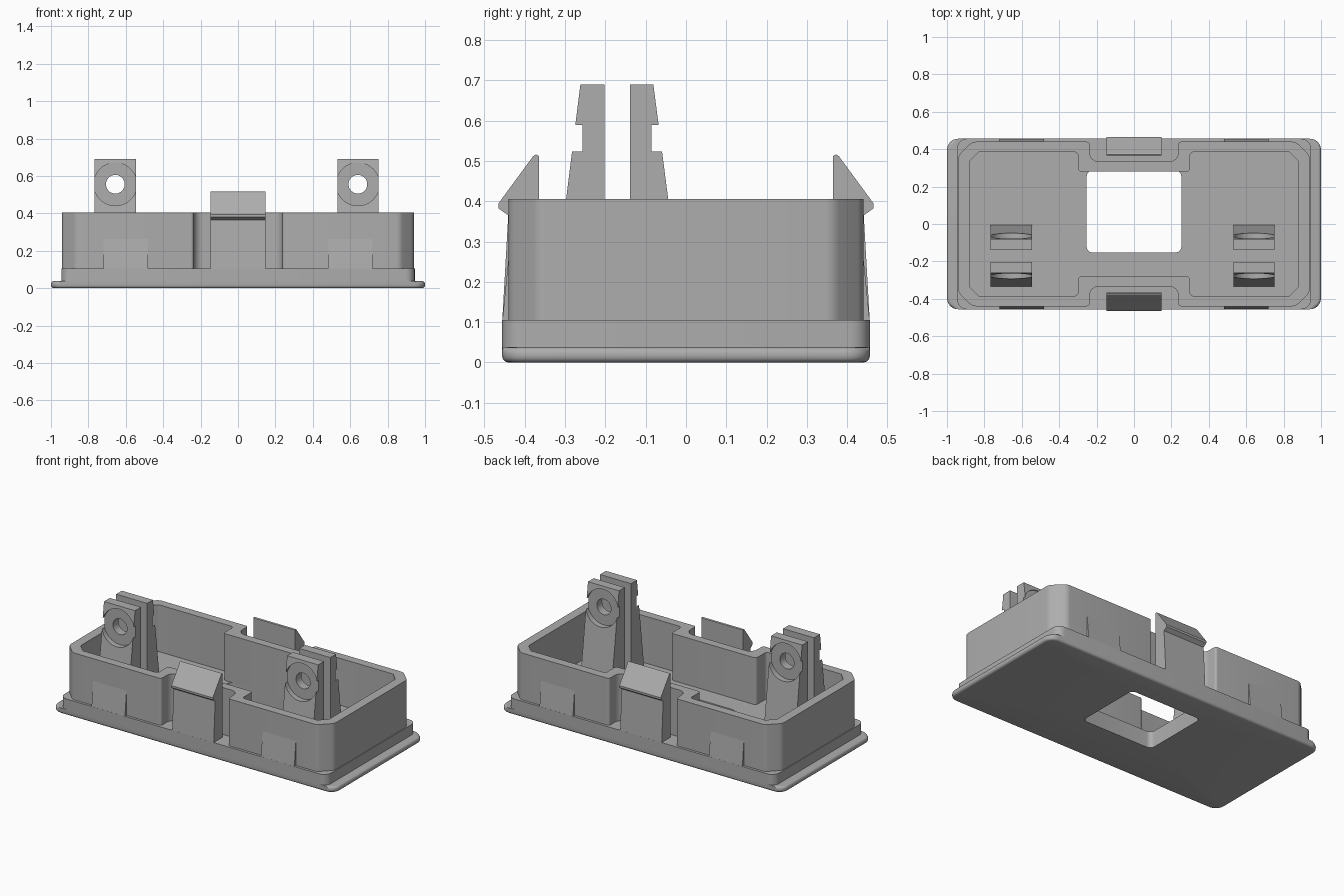
import bpy, bmesh, math
from mathutils import Vector

if "Cube" in bpy.data.objects:
    bpy.data.objects.remove(bpy.data.objects["Cube"], do_unlink=True)

GREY = (0.42, 0.42, 0.42, 1)
grey = bpy.data.materials.new("plastic_grey")
grey.use_nodes = True
grey.diffuse_color = GREY
grey.node_tree.nodes["Principled BSDF"].inputs["Base Color"].default_value = GREY

HALF_Y, STEP_TOP, WALL_TOP = 0.456, 0.105, 0.405


def rounded(corners, steps=6):
    """Round each (x, y, radius) corner of a closed outline."""
    out = []
    for i, (x, y, r) in enumerate(corners):
        p = Vector((x, y))
        if r == 0:
            out.append(p)
            continue
        a = (Vector(corners[i - 1][:2]) - p).normalized()
        b = (Vector(corners[(i + 1) % len(corners)][:2]) - p).normalized()
        half = a.angle(b) / 2
        centre = p + (a + b).normalized() * r / math.sin(half)
        start = p + a * r / math.tan(half) - centre
        end = p + b * r / math.tan(half) - centre
        sweep = start.angle_signed(end)
        for k in range(steps + 1):
            t = -sweep * k / steps
            c, s = math.cos(t), math.sin(t)
            out.append(centre + Vector((start.x * c - start.y * s, start.x * s + start.y * c)))
    return out


def finish(bm, name):
    bmesh.ops.recalc_face_normals(bm, faces=bm.faces)
    mesh = bpy.data.meshes.new(name)
    bm.to_mesh(mesh)
    bm.free()
    mesh.materials.append(grey)
    ob = bpy.data.objects.new(name, mesh)
    bpy.context.collection.objects.link(ob)
    return ob


def prism(loops, lo, hi, place=lambda u, v, w: (u, v, w)):
    """Extrude outlines, the later ones being holes, from lo to hi."""
    bm = bmesh.new()
    for loop in loops:
        vs = [bm.verts.new(place(p[0], p[1], lo)) for p in loop]
        for i, v in enumerate(vs):
            bm.edges.new((vs[i - 1], v))
    bmesh.ops.triangle_fill(bm, edges=bm.edges[:], use_beauty=True, use_dissolve=False)
    move = Vector(place(0, 0, hi)) - Vector(place(0, 0, lo))
    geom = bmesh.ops.extrude_face_region(bm, geom=bm.faces[:], use_keep_orig=True)["geom"]
    bmesh.ops.translate(bm, vec=move, verts=[g for g in geom if isinstance(g, bmesh.types.BMVert)])
    return bm


def along_x(u, v, w):
    return (w, u, v)


def rectangle(x, y0, y1, r):
    return rounded([(x, y0, r), (x, y1, r), (-x, y1, r), (-x, y0, r)])


def wall_outline(x, y, cut, notch_x, notch_y, r_corner, r_out, r_in):
    """Chamfered rectangle with a notch in the middle of both long sides."""
    quarter = [(x, y - cut, r_corner), (x - cut, y, r_corner),
               (notch_x, y, r_out), (notch_x, notch_y, r_in)]
    left = quarter + [(-a, b, r) for a, b, r in reversed(quarter)]
    return rounded(left + [(-a, -b, r) for a, b, r in left])


def cut(ob, cutter):
    cutter.hide_render = True
    cutter.hide_viewport = True
    mod = ob.modifiers.new("cut", 'BOOLEAN')
    mod.operation = 'DIFFERENCE'
    mod.solver = 'EXACT'
    mod.object = cutter


def cylinder_y(name, x, z, r, y0, y1):
    ring = [(x + r * math.cos(math.tau * k / 48), z + r * math.sin(math.tau * k / 48))
            for k in range(48)]
    return finish(prism([ring], y0, y1, lambda u, v, w: (u, w, v)), name)


smooth = []
window = rectangle(0.253, -0.152, 0.285, 0.03)

# Base flange with softened rim
bm = prism([rectangle(1.0, -HALF_Y, HALF_Y, 0.06), window], 0, 0.038)


def rim_edges(z, test):
    found = []
    for e in bm.edges:
        m = (e.verts[0].co + e.verts[1].co) / 2
        flat = all(abs(v.co.z - z) < 1e-4 for v in e.verts)
        side = any(abs(f.normal.z) < 0.5 for f in e.link_faces)
        if flat and side and test(m):
            found.append(e)
    return found


bm.normal_update()
rim = rim_edges(0, lambda m: abs(m.x) > 0.5 or abs(m.y) > 0.4)
rim += rim_edges(0.038, lambda m: abs(m.x) > 0.95)
bmesh.ops.bevel(bm, geom=rim, offset=0.016, segments=4, profile=0.5, affect='EDGES')
smooth.append(finish(bm, "base_flange"))

# Raised floor step
step = rectangle(0.945, -HALF_Y, HALF_Y, 0.05)
smooth.append(finish(prism([step, window], 0.03, STEP_TOP), "floor_step"))

# Perimeter wall
outer = wall_outline(0.94, 0.44, 0.075, 0.237, 0.333, 0.05, 0.015, 0.05)
inner = wall_outline(0.88, 0.385, 0.05, 0.3, 0.28, 0.01, 0.02, 0.02)
smooth.append(finish(prism([outer, inner], STEP_TOP - 0.005, WALL_TOP), "perimeter_wall"))

# Snap clips and tapered grip ribs on both long sides
for side, s in (("front", -1), ("back", 1)):
    hook = [(0.365, 0.1), (HALF_Y, 0.1), (0.441, 0.365), (0.465, 0.382),
            (0.465, 0.395), (0.379, 0.512), (0.372, 0.516), (0.365, 0.512)]
    finish(prism([[(s * y, z) for y, z in hook]], -0.147, 0.147, along_x), side + "_snap_clip")
    rib = [(s * 0.43, 0.1), (s * HALF_Y, 0.1), (s * 0.44, 0.262), (s * 0.43, 0.262)]
    for name, x in (("left", 0.6), ("right", -0.6)):
        finish(prism([rib], x - 0.118, x + 0.118, along_x), f"{side}_{name}_rib")

# Paired pivot posts with counterbored holes
HOLE_Z = 0.556
for name, x in (("left", 0.641), ("right", -0.656)):
    for place, s, face, top, foot, seat in (("front", -1, -0.202, -0.262, -0.336, -0.257),
                                            ("back", 1, -0.139, -0.081, -0.004, -0.085)):
        profile = [(face, 0.095), (foot, 0.095), (top, 0.69), (face, 0.69)]
        label = f"{name}_{place}"
        post = finish(prism([profile], x - 0.11, x + 0.11, along_x), label + "_post")
        cut(post, cylinder_y(label + "_seat_cutter", x, HOLE_Z, 0.115, seat, seat + s * 0.2))
        cut(post, cylinder_y(label + "_hole_cutter", x, HOLE_Z, 0.05, face - s * 0.03, face + s * 0.2))
        smooth.append(post)

# Smooth the curved surfaces, keeping hard edges crisp
bpy.ops.object.select_all(action='DESELECT')
for ob in smooth:
    ob.select_set(True)
bpy.context.view_layer.objects.active = smooth[0]
bpy.ops.object.shade_smooth_by_angle(angle=math.radians(30))
